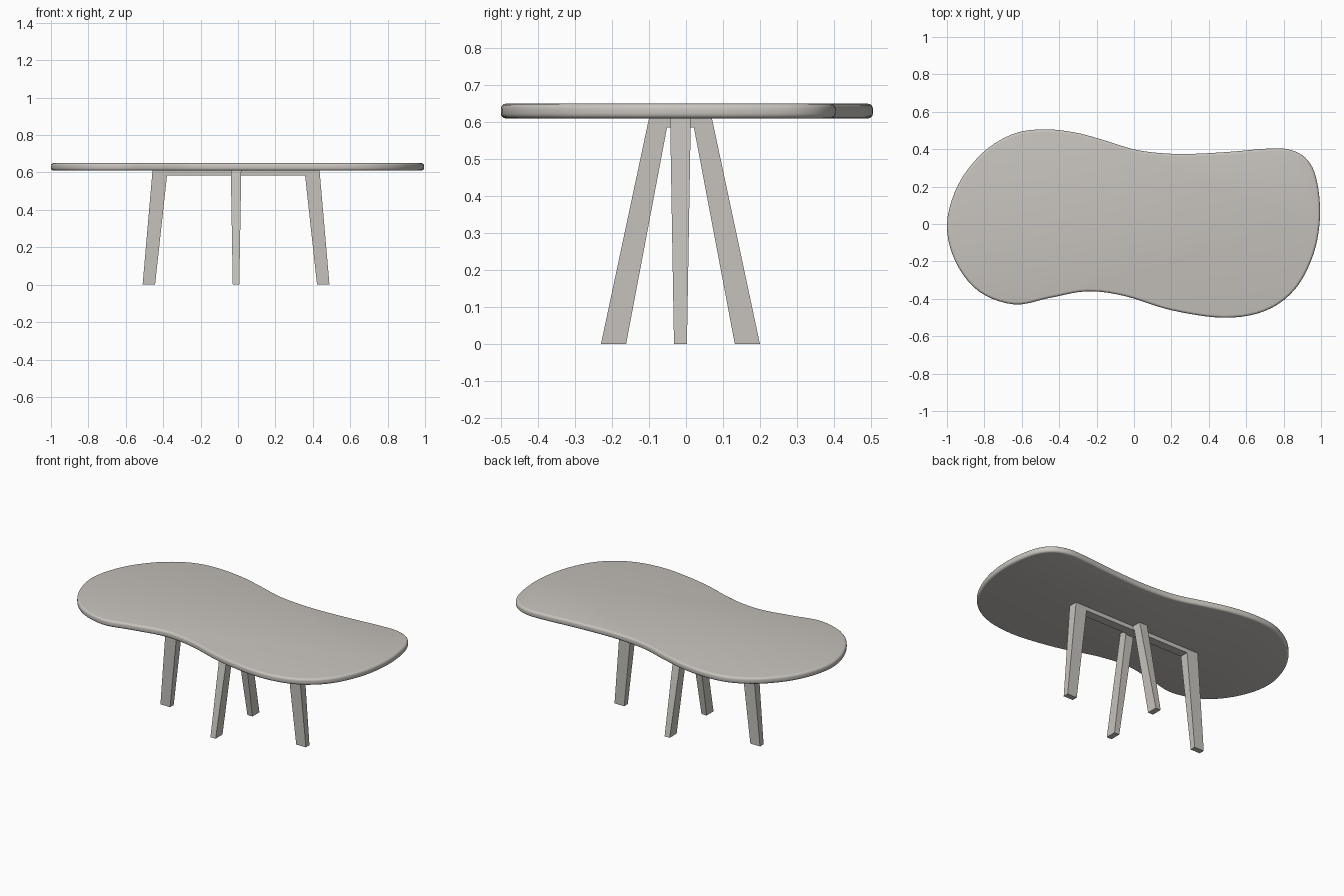
import bpy, bmesh, math
from mathutils import Vector

if "Cube" in bpy.data.objects:
    bpy.data.objects.remove(bpy.data.objects["Cube"])

mat = bpy.data.materials.new("warm grey")
mat.diffuse_color = (0.57, 0.545, 0.51, 1)
mat.use_nodes = True
mat.node_tree.nodes["Principled BSDF"].inputs["Base Color"].default_value = mat.diffuse_color


def finish(name, bm):
    bmesh.ops.recalc_face_normals(bm, faces=bm.faces)
    me = bpy.data.meshes.new(name)
    bm.to_mesh(me)
    bm.free()
    me.materials.append(mat)
    ob = bpy.data.objects.new(name, me)
    bpy.context.collection.objects.link(ob)
    return ob


# Free-form outline of the table top, smoothed through control points
OUTLINE = [(0.995, 0.05), (0.973, 0.25), (0.915, 0.355), (0.82, 0.4),
           (0.7, 0.402), (0.5, 0.385), (0.27, 0.374), (0.1, 0.383),
           (-0.02, 0.404), (-0.16, 0.448), (-0.32, 0.49), (-0.49, 0.506),
           (-0.65, 0.48), (-0.81, 0.38), (-0.94, 0.21), (-1.0, 0.0),
           (-0.955, -0.2), (-0.83, -0.36), (-0.64, -0.43), (-0.45, -0.395),
           (-0.25, -0.36), (-0.05, -0.385), (0.2, -0.461), (0.48, -0.501),
           (0.7, -0.465), (0.86, -0.35), (0.96, -0.16)]


def smooth_loop(pts, steps):
    pts = [Vector(p) for p in pts]
    n, out = len(pts), []
    for i in range(n):
        a, b, c, d = (pts[(i + k) % n] for k in (-1, 0, 1, 2))
        for s in range(steps):
            t = s / steps
            out.append(0.5 * (2 * b + (c - a) * t + (2 * a - 5 * b + 4 * c - d) * t * t
                              + (3 * b - a - 3 * c + d) * t ** 3))
    return out


def tabletop(z0, z1, r):
    loop = smooth_loop(OUTLINE, 5)
    n = len(loop)
    normals = []
    for i in range(n):
        t = (loop[(i + 1) % n] - loop[i - 1]).normalized()
        normals.append(Vector((t.y, -t.x)))
    # Rounded rim section: (inset, height)
    angles = [math.radians(a) for a in (0, 22.5, 45, 67.5, 90)]
    low = [(r - r * math.sin(a), z0 + r - r * math.cos(a)) for a in angles]
    section = low + [(d, z0 + z1 - z) for d, z in reversed(low)]
    bm = bmesh.new()
    rings = [[bm.verts.new((*(p - q * d), z)) for p, q in zip(loop, normals)]
             for d, z in section]
    for a, b in zip(rings, rings[1:]):
        for i in range(n):
            j = (i + 1) % n
            bm.faces.new((a[i], a[j], b[j], b[i]))
    bm.faces.new(rings[0])
    bm.faces.new(rings[-1])
    ob = finish("table_top", bm)
    bpy.context.view_layer.objects.active = ob
    ob.select_set(True)
    bpy.ops.object.shade_smooth_by_angle(angle=math.radians(40))
    ob.select_set(False)


# U-shaped leg frame: two splayed legs and a thin rail, thicker at the top
def leg_frame(name, foot_out, foot_in, top_out, top_in, along_y):
    H, U = 0.611, 0.585
    half = [(foot_in, 0), (foot_out, 0), (top_out, H), (top_in, H), (top_in, U)]
    bm = bmesh.new()

    def place(u, z, side):
        w = side * (0.0175 + 0.0105 * z / H)
        x, y = (w, u) if along_y else (u, w)
        return bm.verts.new((x - 0.0105, y - 0.015, z))

    sides = []
    for side in (-1, 1):
        right = [place(u, z, side) for u, z in half]
        left = [place(-u, z, side) for u, z in half]
        ring = right + left[::-1]
        # right leg, left leg, rail
        for f in (right, left, (right[3], right[4], left[4], left[3])):
            bm.faces.new(f)
        sides.append(ring)
    a, b = sides
    order = [0, 1, 2, 3, 6, 7, 8, 9, 5, 4]
    for i, j in zip(order, order[1:] + order[:1]):
        bm.faces.new((a[i], a[j], b[j], b[i]))
    finish(name, bm)


tabletop(0.61, 0.65, 0.014)
leg_frame("long_leg_frame", 0.4995, 0.433, 0.4465, 0.369, False)
leg_frame("cross_leg_frame", 0.215, 0.147, 0.085, 0.0365, True)
